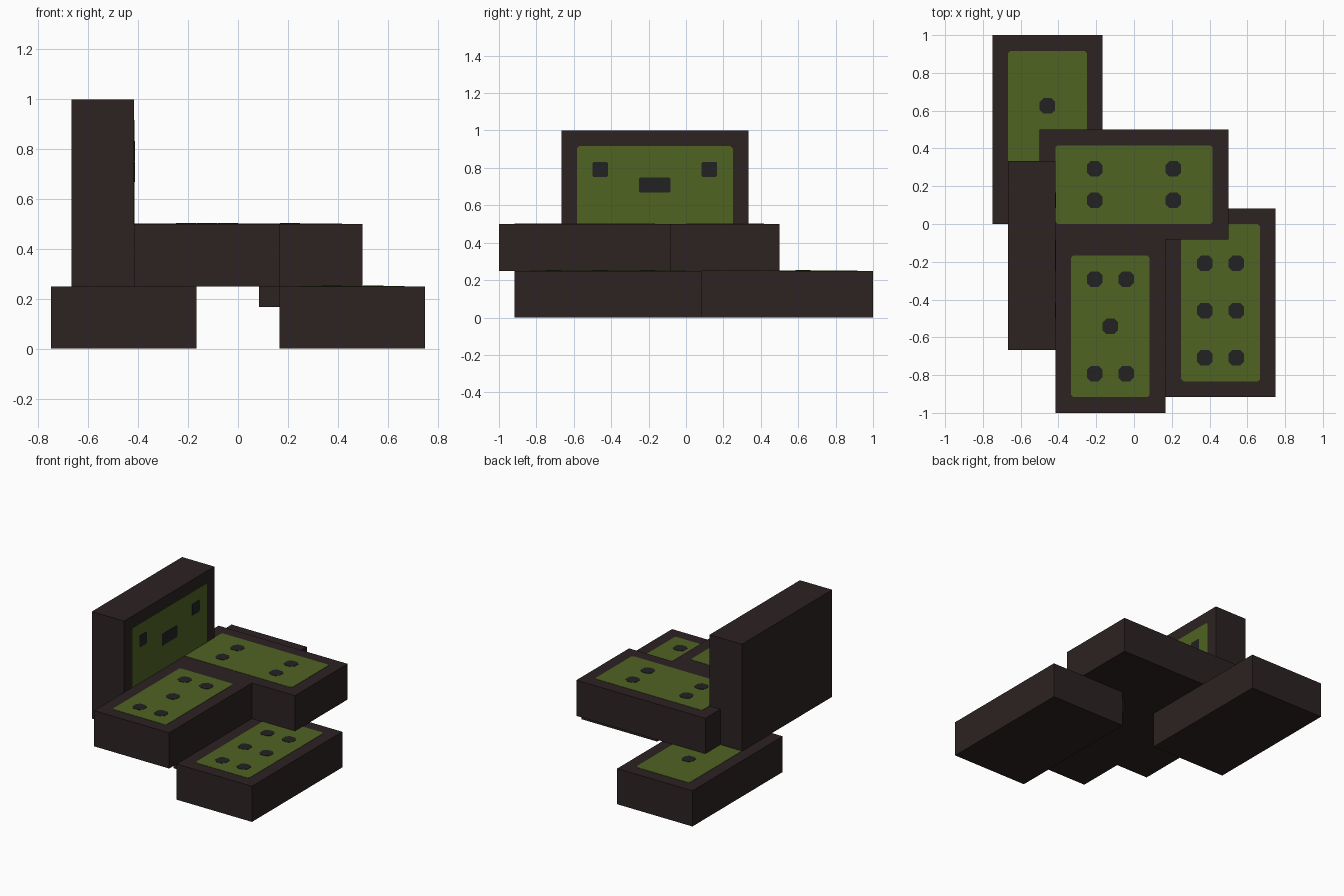
import bpy, bmesh
from mathutils import Matrix, Vector

cube = bpy.data.objects.get("Cube")
if cube:
    bpy.data.objects.remove(cube, do_unlink=True)

U = 1 / 12  # one grid step of the tiles


def material(name, rgb):
    m = bpy.data.materials.new(name)
    m.use_nodes = True
    col = (*rgb, 1)
    m.diffuse_color = col
    m.node_tree.nodes["Principled BSDF"].inputs["Base Color"].default_value = col
    return m


BROWN = material("dark_brown", (0.026, 0.016, 0.016))
GREEN = material("moss_green", (0.08, 0.125, 0.016))
BLACK = material("pip_black", (0.016, 0.016, 0.017))


def finish(name, bm, mat):
    bmesh.ops.recalc_face_normals(bm, faces=bm.faces)
    me = bpy.data.meshes.new(name)
    bm.to_mesh(me)
    bm.free()
    me.materials.append(mat)
    ob = bpy.data.objects.new(name, me)
    bpy.context.collection.objects.link(ob)
    return ob


def box(name, lo, hi):
    """Brown block between two corners given in grid steps."""
    lo, hi = Vector(lo) * U, Vector(hi) * U
    bm = bmesh.new()
    bmesh.ops.create_cube(bm, size=1)
    bmesh.ops.scale(bm, vec=hi - lo, verts=bm.verts)
    bmesh.ops.translate(bm, vec=(lo + hi) / 2, verts=bm.verts)
    return finish(name, bm, BROWN)


def plate(name, centre, size, cut, lift, mat, frame):
    """Thin plate with clipped corners, laid on the plane of frame."""
    w, h = size[0] / 2, size[1] / 2
    bm = bmesh.new()
    pts = []
    for sx, sy in ((1, 1), (-1, 1), (-1, -1), (1, -1)):
        pair = [(sx * w, sy * (h - cut)), (sx * (w - cut), sy * h)]
        pts += pair if sx * sy > 0 else pair[::-1]
    face = bm.faces.new([bm.verts.new((x + centre[0], y + centre[1], -0.001))
                         for x, y in pts])
    ext = bmesh.ops.extrude_face_region(bm, geom=[face])
    top = [v for v in ext["geom"] if isinstance(v, bmesh.types.BMVert)]
    bmesh.ops.translate(bm, vec=(0, 0, lift + 0.001), verts=top)
    bmesh.ops.transform(bm, matrix=frame, verts=bm.verts)
    return finish(name, bm, mat)


def face_plates(name, panel, pips, frame, cut):
    """Green panel (x0, y0, x1, y1 in steps) and its pips (x, y, width)."""
    x0, y0, x1, y1 = (v * U for v in panel)
    plate(name + "_panel", ((x0 + x1) / 2, (y0 + y1) / 2), (x1 - x0, y1 - y0),
          0.012, 0.002, GREEN, frame)
    for i, (x, y, w) in enumerate(pips):
        plate(f"{name}_pip_{i + 1}", (x * U, y * U), (w * U, 0.98 * U),
              cut, 0.004, BLACK, frame)


def grid(xs, ys):
    return [(x, y, 0.98) for x in xs for y in ys]


# Flat tiles: block corners, panel, pips
tiles = {
    "back_tile": ((-9, 0, 0), (-2, 12, 3), (-8, 1, -3, 11), grid([-5.5], [7.5])),
    "right_tile": ((2, -11, 0), (9, 1, 3), (3, -10, 8, 0),
                   grid([4.5, 6.5], [-2.5, -5.5, -8.5])),
    "cross_tile": ((-6, -1, 3), (6, 6, 6), (-5, 0, 5, 5),
                   grid([-2.5, 2.5], [1.5, 3.5])),
    "front_tile": ((-5, -12, 3), (2, -1, 6), (-4, -11, 1, -2),
                   grid([-2.5, -0.5], [-3.5, -9.5]) + grid([-1.5], [-6.5])),
}
for name, (lo, hi, panel, pips) in tiles.items():
    box(name, lo, hi)
    face_plates(name, panel, pips, Matrix.Translation((0, 0, hi[2] * U)), 0.02)

# Upright tile, its panel facing +x
box("upright_tile", (-8, -8, 3), (-5, 4, 12))
side = Matrix(((0, 0, 1, -5 * U), (1, 0, 0, 0), (0, 1, 0, 0), (0, 0, 0, 1)))
face_plates("upright_tile", (-7, 4, 3, 11),
            [(-5.5, 9.5, 0.98), (1.5, 9.5, 0.98), (-2, 8.5, 2)], side, 0.006)

# Small ledge beside the right tile
box("side_ledge", (1, -10, 2), (2, 0, 3))
